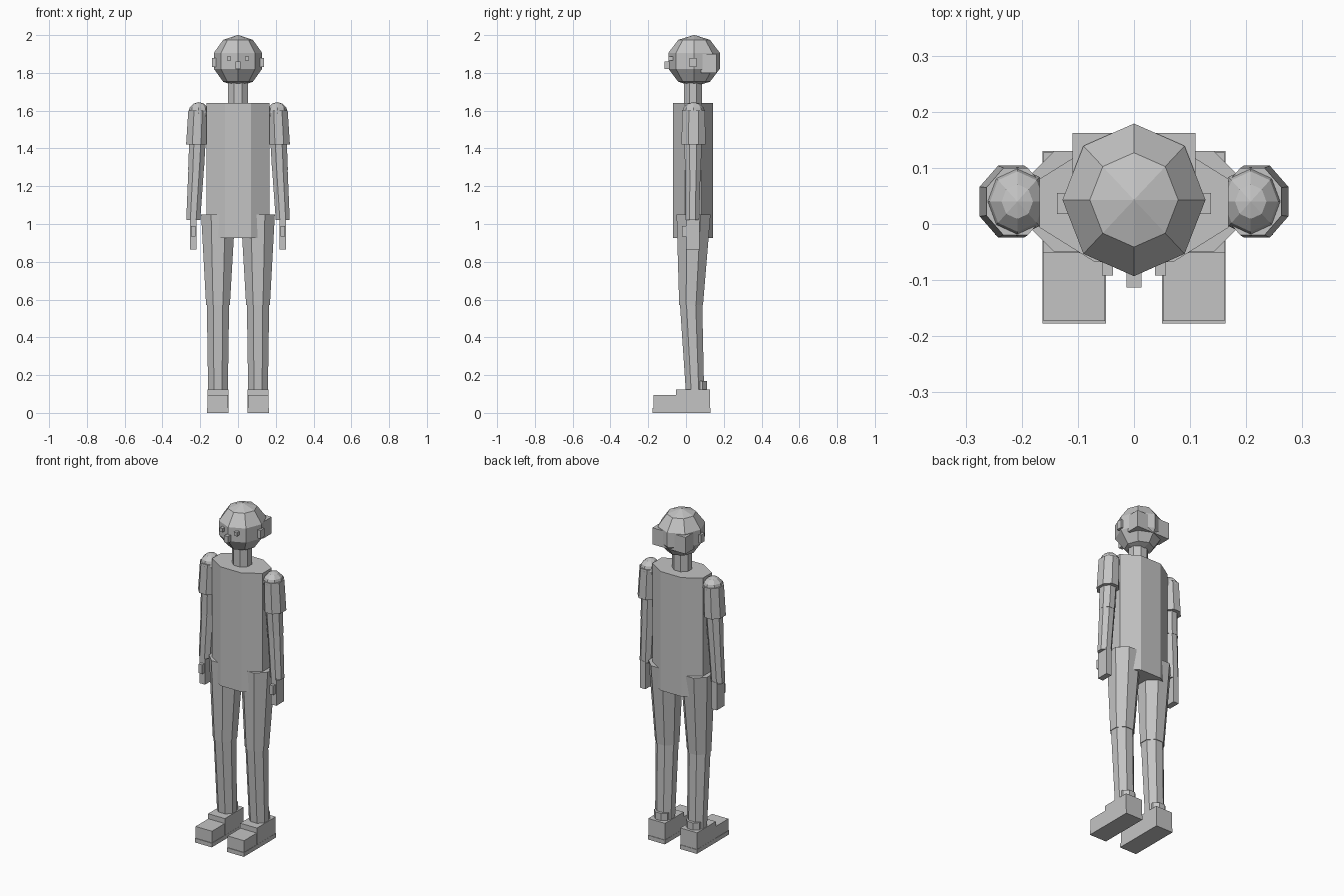
import bpy
import bmesh
from math import cos, sin, pi
from mathutils import Matrix, Vector

cube = bpy.data.objects.get("Cube")
if cube:
    bpy.data.objects.remove(cube, do_unlink=True)

SIDES = 8
MID_Y = 0.037  # depth of the body's centre line

grey = bpy.data.materials.new("plain_grey")
grey.use_nodes = True
colour = (0.55, 0.55, 0.55, 1)
grey.diffuse_color = colour
grey.node_tree.nodes["Principled BSDF"].inputs["Base Color"].default_value = colour


def finish(name, bm):
    """Turn a bmesh into a flat-shaded object."""
    bmesh.ops.recalc_face_normals(bm, faces=bm.faces)
    mesh = bpy.data.meshes.new(name)
    bm.to_mesh(mesh)
    bm.free()
    mesh.materials.append(grey)
    obj = bpy.data.objects.new(name, mesh)
    bpy.context.collection.objects.link(obj)
    return obj


def tube(name, rings):
    """Loft capped octagons; each ring is x, y, z, half width, half depth."""
    bm = bmesh.new()
    corner = 1 / cos(pi / SIDES)
    loops = []
    for x, y, z, rx, ry in rings:
        angles = [(i + 0.5) * 2 * pi / SIDES for i in range(SIDES)]
        loops.append([bm.verts.new((x + rx * corner * cos(a),
                                    y + ry * corner * sin(a), z)) for a in angles])
    for low, high in zip(loops, loops[1:]):
        for i in range(SIDES):
            j = (i + 1) % SIDES
            bm.faces.new((low[i], low[j], high[j], high[i]))
    bm.faces.new(loops[0])
    bm.faces.new(loops[-1])
    return finish(name, bm)


def box(name, xs, ys, zs):
    """Box between pairs of limits."""
    limits = (xs, ys, zs)
    centre = Vector([(a + b) / 2 for a, b in limits])
    size = [abs(b - a) for a, b in limits]
    bm = bmesh.new()
    bmesh.ops.create_cube(bm, size=1, matrix=Matrix.Translation(centre) @ Matrix.Diagonal((*size, 1)))
    return finish(name, bm)


def ball(name, centre, radii, rings):
    bm = bmesh.new()
    matrix = Matrix.Translation(centre) @ Matrix.Diagonal((*radii, 1))
    bmesh.ops.create_uvsphere(bm, u_segments=SIDES, v_segments=rings, radius=1, matrix=matrix)
    return finish(name, bm)


# Trunk and neck
tube("torso", [(0, MID_Y, 0.925, 0.168, 0.105), (0, MID_Y, 1.64, 0.168, 0.105)])
tube("neck", [(0, MID_Y, 1.6, 0.052, 0.047), (0, MID_Y, 1.78, 0.052, 0.047)])

# Head with the block behind it
ball("head", (0, 0.043, 1.864), (0.134, 0.143, 0.137), 5)
box("hair_block", (-0.11, 0.11), (0.08, 0.162), (1.8, 1.9))
box("nose", (-0.013, 0.013), (-0.113, -0.05), (1.82, 1.86))

for side, s in (("left", 1), ("right", -1)):
    # Face details
    box(side + "_eye", (s * 0.037, s * 0.057), (-0.092, -0.04), (1.865, 1.887))
    box(side + "_ear", (s * 0.1, s * 0.137), (0.018, 0.055), (1.83, 1.88))

    # Arm
    ball(side + "_shoulder", (s * 0.208, 0.04, 1.587), (0.056, 0.062, 0.058), 6)
    tube(side + "_sleeve", [(s * 0.219, 0.04, 1.42, 0.056, 0.064),
                            (s * 0.211, 0.04, 1.6, 0.052, 0.06)])
    tube(side + "_upper_arm", [(s * 0.222, MID_Y, 1.285, 0.042, 0.042),
                               (s * 0.212, MID_Y, 1.5, 0.044, 0.048)])
    tube(side + "_forearm", [(s * 0.237, 0.034, 1.02, 0.037, 0.036),
                             (s * 0.222, MID_Y, 1.285, 0.041, 0.04)])
    box(side + "_hand", (s * 0.22, s * 0.255), (0, 0.072), (0.865, 1.03))
    box(side + "_thumb", (s * 0.224, s * 0.248), (-0.02, 0.01), (0.935, 0.99))

    # Leg
    tube(side + "_thigh", [(s * 0.106, 0.027, 0.57, 0.063, 0.063),
                           (s * 0.105, 0.04, 1.05, 0.09, 0.09)])
    tube(side + "_calf", [(s * 0.106, 0.048, 0.1, 0.052, 0.048),
                          (s * 0.106, 0.027, 0.575, 0.059, 0.059)])
    tube(side + "_ankle", [(s * 0.106, 0.07, 0.1, 0.045, 0.041),
                           (s * 0.106, 0.07, 0.168, 0.045, 0.041)])

    # Shoe
    box(side + "_sole", (s * 0.05, s * 0.163), (-0.177, 0.13), (0, 0.025))
    box(side + "_toe", (s * 0.052, s * 0.161), (-0.173, 0), (0.02, 0.095))
    box(side + "_heel", (s * 0.051, s * 0.162), (-0.052, 0.127), (0.02, 0.125))
